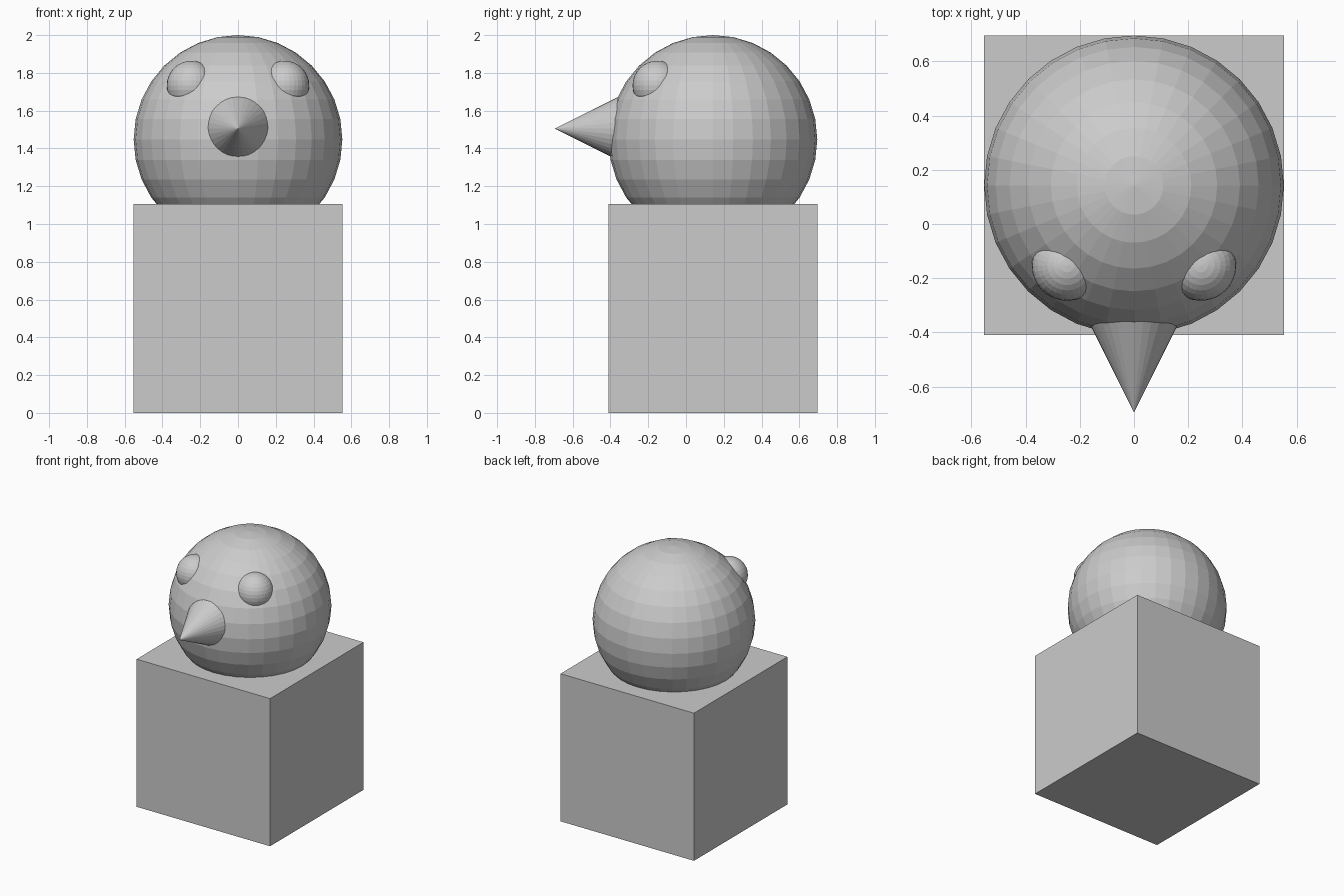
import bpy, math

if "Cube" in bpy.data.objects:
    bpy.data.objects.remove(bpy.data.objects["Cube"])

# One flat grey for everything
grey = bpy.data.materials.new("light_grey")
grey.diffuse_color = (0.6, 0.6, 0.6, 1.0)
grey.use_nodes = True
grey.node_tree.nodes["Principled BSDF"].inputs["Base Color"].default_value = grey.diffuse_color

CY = 0.1425      # shared centre line of body and head
R = 0.5525       # head radius, half the body cube
HZ = 1.4475      # head centre height


def finish(name):
    ob = bpy.context.object
    ob.name = name
    ob.data.materials.append(grey)
    return ob


def ball(name, loc, radius):
    bpy.ops.mesh.primitive_uv_sphere_add(
        segments=32, ring_count=16, radius=radius, location=loc)
    return finish(name)


# Body: plain cube standing on the ground
bpy.ops.mesh.primitive_cube_add(size=2 * R, location=(0, CY, R))
finish("body")

# Head: sphere sunk into the top of the body
ball("head", (0, CY, HZ), R)

# Eyes: small spheres partly sunk into the head
for side, name in ((-1, "left_eye"), (1, "right_eye")):
    ball(name, (side * 0.247, -0.153, 1.734), 0.13)

# Beak: cone pointing forward, base hidden in the head
bpy.ops.mesh.primitive_cone_add(
    vertices=32, radius1=0.2, radius2=0, depth=0.4,
    location=(0, -0.495, 1.505), rotation=(math.pi / 2, 0, 0))
finish("beak")
